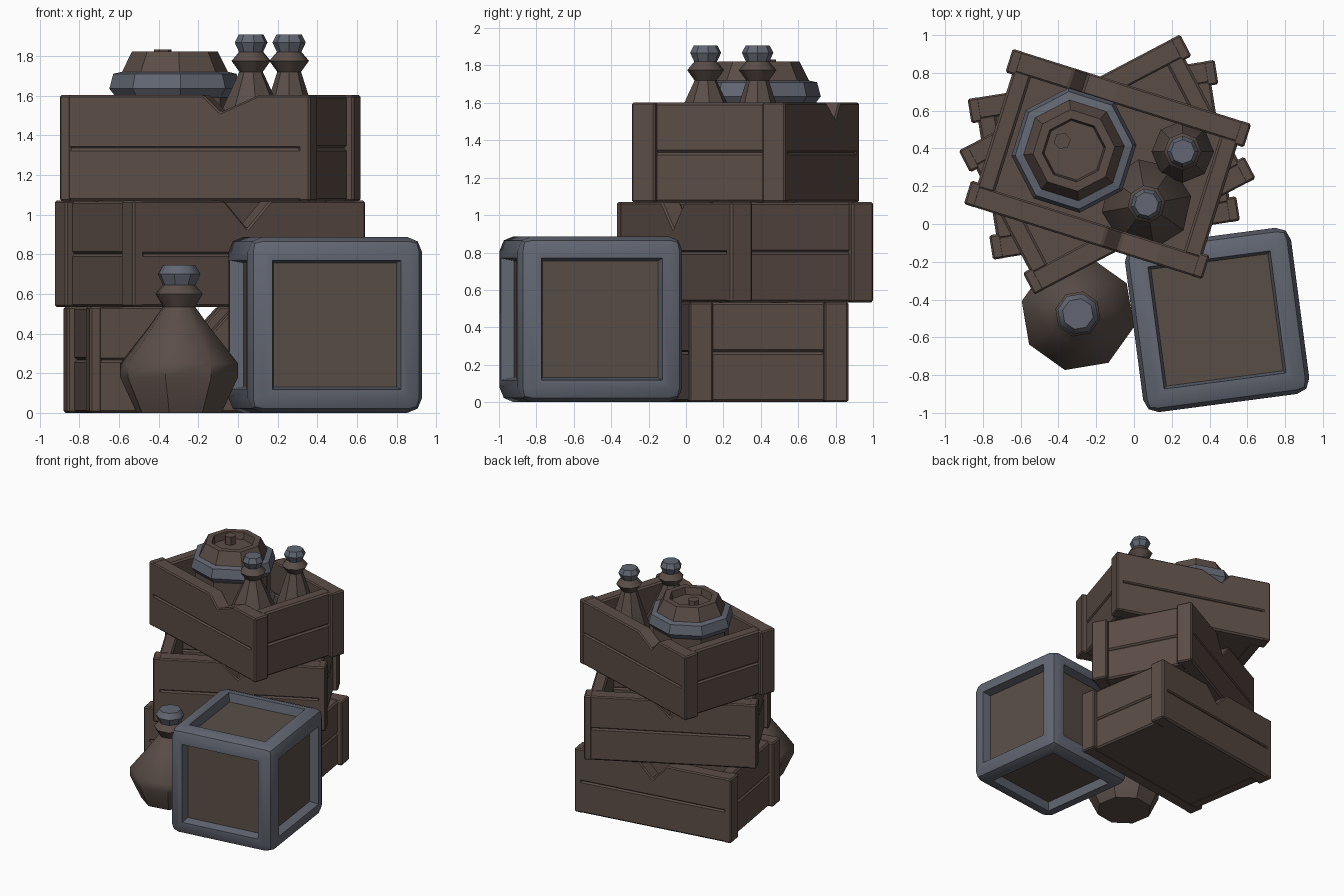
import bpy, bmesh, math
from mathutils import Matrix

if "Cube" in bpy.data.objects:
    bpy.data.objects.remove(bpy.data.objects["Cube"])


def material(name, rgb):
    m = bpy.data.materials.new(name)
    m.diffuse_color = (*rgb, 1)
    m.use_nodes = True
    m.node_tree.nodes["Principled BSDF"].inputs["Base Color"].default_value = m.diffuse_color
    return m


WOOD = material("brown wood", (0.105, 0.073, 0.061))
PANEL = material("panel brown", (0.100, 0.076, 0.062))
CLAY = material("clay brown", (0.102, 0.075, 0.064))
STEEL = material("blue grey metal", (0.122, 0.134, 0.168))


def finish(bm, name, mats, loc=(0, 0, 0), rot=0, smooth=None):
    bmesh.ops.recalc_face_normals(bm, faces=bm.faces)
    me = bpy.data.meshes.new(name)
    bm.to_mesh(me)
    bm.free()
    for m in mats:
        me.materials.append(m)
    ob = bpy.data.objects.new(name, me)
    ob.location = loc
    ob.rotation_euler.z = math.radians(rot)
    bpy.context.collection.objects.link(ob)
    if smooth:
        bpy.ops.object.select_all(action='DESELECT')
        ob.select_set(True)
        bpy.context.view_layer.objects.active = ob
        bpy.ops.object.shade_smooth_by_angle(angle=math.radians(smooth))
    return ob


def board(bm, outline, y0, y1, bevel=0.013, turn=0):
    """Extrude an x-z outline from y0 to y1, chamfer it, turn it about z."""
    a = [bm.verts.new((x, y0, z)) for x, z in outline]
    b = [bm.verts.new((x, y1, z)) for x, z in outline]
    n = len(a)
    faces = [bm.faces.new(a), bm.faces.new(b[::-1])]
    faces += [bm.faces.new((a[i], b[i], b[(i + 1) % n], a[(i + 1) % n])) for i in range(n)]
    bmesh.ops.recalc_face_normals(bm, faces=faces)
    if turn:
        bmesh.ops.rotate(bm, verts=a + b, matrix=Matrix.Rotation(math.radians(turn), 3, 'Z'))
    if bevel:
        edges = list({e for f in faces for e in f.edges})
        bmesh.ops.bevel(bm, geom=edges, offset=bevel, segments=1, affect='EDGES', profile=0.5)


def rect(x0, x1, z0, z1):
    return [(x0, z0), (x1, z0), (x1, z1), (x0, z1)]


H, MID, L, W = 0.535, 0.2675, 0.657, 0.43


def crate(name, loc, rot, notches, depth):
    """notches: (x, left width, right width) for the front and back long side."""
    bm = bmesh.new()
    for s, (nx, nl, nr) in zip((-1, 1), notches):
        y0, y1 = sorted((s * W, s * 0.315))
        # long side planks, the upper one with a broken notch
        board(bm, rect(-L, L, 0, MID), y0, y1)
        top = [(-L, MID), (L, MID), (L, H), (nx + nr, H), (nx, H - depth), (nx - nl, H), (-L, H)]
        board(bm, top, y0, y1, 0.009)
        # end planks
        for z in (0, MID):
            board(bm, rect(-0.33, 0.33, z, z + MID), 0.525, 0.625, turn=90 * s)
        # corner posts
        for t in (-1, 1):
            x0, x1 = sorted((t * 0.60, t * 0.662))
            py0, py1 = sorted((s * 0.30, s * (W + 0.001)))
            board(bm, rect(x0, x1, 0, H + 0.001), py0, py1, 0.01)
    # floor
    board(bm, rect(-0.6, 0.6, 0.003, 0.08), -0.4, 0.4, 0)
    return finish(bm, name, [WOOD], loc, rot)


crate("bottom_crate", (-0.16, 0.34, 0), 9, [(-0.04, .12, .12), (0.0, .12, .12)], 0.13)
crate("middle_crate", (-0.142, 0.315, 0.534), 27.7, [(-0.01, .13, .13), (0.0, .13, .13)], 0.14)
crate("top_crate", (-0.14, 0.318, 1.067), -17.5, [(0.19, .09, .2), (-0.24, .08, .16)], 0.085)


def lathe(name, profile, loc, sides, start, mats, rule, smooth=None):
    """Turn an (r, z) profile; rule gives the material from the profile segment."""
    bm = bmesh.new()
    rings = []
    for r, z in profile:
        rings.append([bm.verts.new((r * math.cos(math.radians(start) + 2 * math.pi * i / sides),
                                    r * math.sin(math.radians(start) + 2 * math.pi * i / sides), z))
                      for i in range(sides)])
    for k in range(len(rings) - 1):
        for i in range(sides):
            j = (i + 1) % sides
            f = bm.faces.new((rings[k][i], rings[k][j], rings[k + 1][j], rings[k + 1][i]))
            f.material_index = rule(k)
    bm.faces.new(rings[0][::-1]).material_index = rule(0)
    bm.faces.new(rings[-1]).material_index = rule(len(rings) - 2)
    return finish(bm, name, mats, loc, 0, smooth)


# floor jar with a metal stopper
lathe("floor_jar", [(.22, 0), (.305, .18), (.305, .25), (.16, .43), (.083, .535), (.122, .60),
                    (.085, .645), (.11, .70), (.083, .745)],
      (-0.297, -0.476, 0), 8, -13, [CLAY, STEEL], lambda k: int(k >= 6), 40)

# two bottles in the top crate, sharing one neck
NECK = [(.06, 1.72), (.1, 1.775), (.062, 1.82), (.084, 1.868), (.064, 1.907)]
lathe("wide_bottle", [(.18, 1.147), (.24, 1.25), (.24, 1.33), (.116, 1.6)] + NECK,
      (0.066, 0.105, 0), 8, 10, [CLAY, STEEL], lambda k: int(k >= 6), 40)
lathe("slim_bottle", [(.13, 1.147), (.165, 1.22), (.165, 1.40), (.098, 1.6)] + NECK,
      (0.258, 0.383, 0), 8, 0, [CLAY, STEEL], lambda k: int(k >= 6), 40)

# keg with two hoops, sunken lid and a bung
KEG = [(.22, 1.147), (.27, 1.25), (.31, 1.25), (.332, 1.33), (.305, 1.37), (.295, 1.37),
       (.295, 1.59), (.305, 1.60), (.332, 1.635), (.312, 1.71), (.268, 1.72), (.217, 1.822),
       (.168, 1.822), (.158, 1.765)]
lathe("keg", KEG, (-0.318, 0.39, 0), 8, 5, [WOOD, STEEL],
      lambda k: int(1 <= k <= 4 or 6 <= k <= 9))
lathe("keg_bung", [(.045, 1.76), (.045, 1.832)], (-0.38, 0.44, 0), 6, 10, [WOOD], lambda k: 0)

# framed cube: rounded metal frame, recessed panel on every side
bm = bmesh.new()
S = 0.887
bmesh.ops.create_cube(bm, size=S)
bmesh.ops.bevel(bm, geom=bm.edges[:], offset=0.075, segments=2, affect='EDGES', profile=0.5)
sides = sorted(bm.faces, key=lambda f: -f.calc_area())[:6]
bmesh.ops.inset_individual(bm, faces=sides, thickness=0.06, depth=0)
bmesh.ops.inset_individual(bm, faces=sides, thickness=0.02, depth=-0.07)
for f in sides:
    f.material_index = 1
finish(bm, "framed_cube", [STEEL, PANEL], (0.44, -0.508, S / 2), 7.5, 40)
